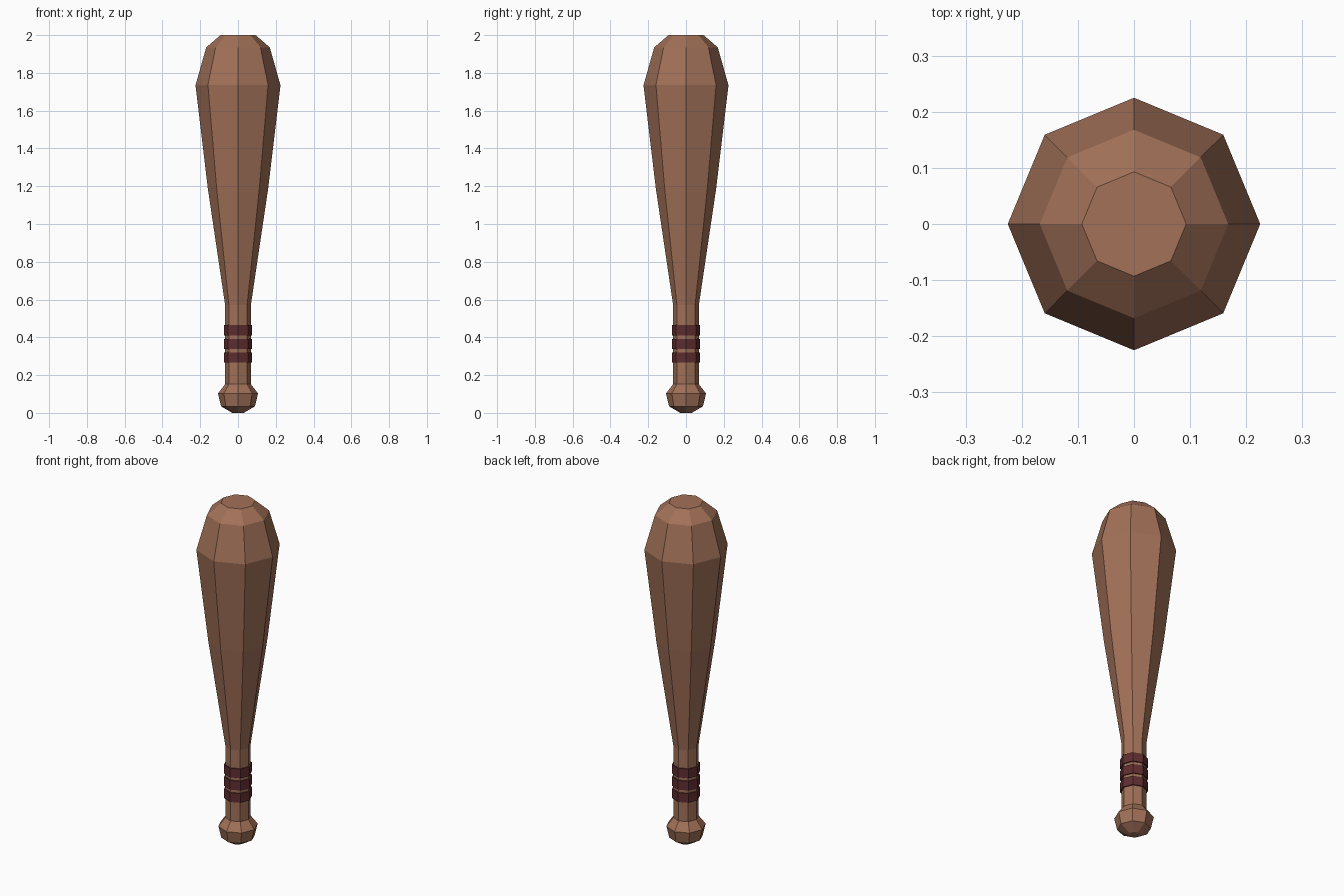
import bpy, bmesh, math

if "Cube" in bpy.data.objects:
    bpy.data.objects.remove(bpy.data.objects["Cube"])

SIDES = 8


def material(name, rgb):
    mat = bpy.data.materials.new(name)
    mat.diffuse_color = (*rgb, 1.0)
    mat.use_nodes = True
    mat.node_tree.nodes["Principled BSDF"].inputs["Base Color"].default_value = mat.diffuse_color
    return mat


def lathe(name, profile, mat, closed=False):
    """Spin (radius, z) points around z; cap the ends or close into a ring."""
    bm = bmesh.new()
    rings = [[bm.verts.new((r * math.cos(2 * math.pi * i / SIDES),
                            r * math.sin(2 * math.pi * i / SIDES), z))
              for i in range(SIDES)] for r, z in profile]
    pairs = list(zip(rings, rings[1:]))
    if closed:
        pairs.append((rings[-1], rings[0]))
    else:
        bm.faces.new(rings[0][::-1])
        bm.faces.new(rings[-1])
    for low, high in pairs:
        for i in range(SIDES):
            j = (i + 1) % SIDES
            bm.faces.new((low[i], low[j], high[j], high[i]))
    bmesh.ops.recalc_face_normals(bm, faces=bm.faces)
    mesh = bpy.data.meshes.new(name)
    bm.to_mesh(mesh)
    bm.free()
    mesh.materials.append(mat)
    obj = bpy.data.objects.new(name, mesh)
    bpy.context.collection.objects.link(obj)
    return obj


wood = material("brown wood", (0.36, 0.165, 0.098))
leather = material("dark red leather", (0.112, 0.026, 0.029))

# Wooden body: pommel, grip, flaring head, bevelled tip
lathe("club_body", [(0.03, 0.0), (0.09, 0.035), (0.106, 0.103), (0.068, 0.152),
                    (0.068, 0.57), (0.16, 1.19), (0.225, 1.735),
                    (0.168, 1.935), (0.093, 2.0)], wood)

# Three grip wraps
for n, z in enumerate((0.293, 0.365, 0.437)):
    h = 0.027
    lathe(f"grip_wrap_{n + 1}", [(0.066, z - h), (0.075, z - h),
                                 (0.075, z + h), (0.066, z + h)], leather, closed=True)
